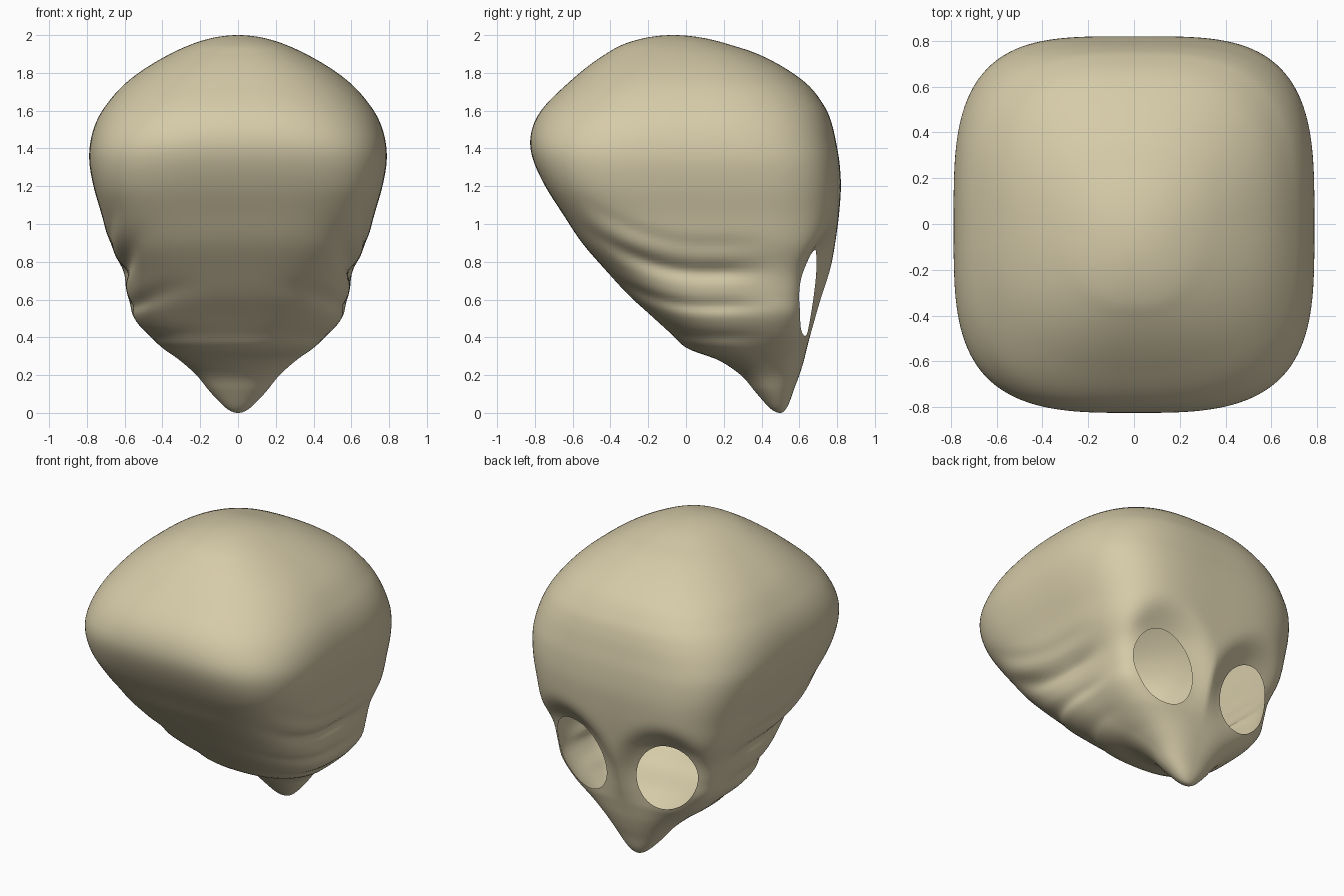
import bpy, bmesh, math
from mathutils import Vector
from mathutils.bvhtree import BVHTree

if "Cube" in bpy.data.objects:
    bpy.data.objects.remove(bpy.data.objects["Cube"])

# Cross-sections by height: z, half width, front y, back y
SECTIONS = [
    (0.00, 0.00, 0.50, 0.50), (0.05, 0.09, 0.42, 0.545), (0.12, 0.155, 0.36, 0.57),
    (0.20, 0.22, 0.29, 0.60), (0.28, 0.31, 0.17, 0.625), (0.34, 0.395, 0.01, 0.64),
    (0.42, 0.485, -0.08, 0.662), (0.52, 0.56, -0.19, 0.695), (0.62, 0.585, -0.30, 0.727),
    (0.75, 0.615, -0.42, 0.763), (0.90, 0.68, -0.55, 0.79), (1.05, 0.722, -0.65, 0.81),
    (1.20, 0.765, -0.745, 0.82), (1.33, 0.787, -0.806, 0.812), (1.43, 0.782, -0.825, 0.795),
    (1.53, 0.755, -0.806, 0.772), (1.62, 0.705, -0.752, 0.735), (1.75, 0.59, -0.62, 0.63),
    (1.90, 0.36, -0.425, 0.38), (1.95, 0.25, -0.335, 0.23), (2.00, 0.00, -0.07, -0.07)]
# Squareness of the section: z, exponent at front, exponent at back
SQUARE = [(0.0, 2.0, 2.0), (0.25, 2.2, 2.6), (0.45, 2.7, 3.8), (0.65, 3.1, 4.4),
          (0.9, 3.6, 4.0), (1.15, 3.9, 3.7), (1.35, 3.5, 3.5), (1.55, 2.9, 3.1),
          (1.8, 2.5, 2.6), (2.0, 2.1, 2.1)]
FOLDS = [(0.89, 0.008, 0.04), (0.745, 0.032, 0.045), (0.565, 0.022, 0.035), (0.40, 0.022, 0.03)]
EYE = (0.31, 0.635, 0.24, 0.185, math.radians(30))   # x, z, half length, half width, tilt
RINGS, SIDES = 150, 192


def height_angle(z):
    return math.acos(max(-1, min(1, 1 - z)))


def ramp(v, lo, hi):
    t = max(0, min(1, (v - lo) / (hi - lo)))
    return t * t * (3 - 2 * t)


def curve(table, z):
    """Smooth interpolation of table columns over the height angle."""
    t = [height_angle(r[0]) for r in table]
    a = height_angle(z)
    i = max(0, min(len(t) - 2, sum(1 for v in t if v <= a) - 1))
    h = t[i + 1] - t[i]
    u = (a - t[i]) / h
    out = []
    for c in range(1, len(table[0])):
        def slope(k):
            lo, hi = max(0, k - 1), min(len(t) - 1, k + 1)
            return (table[hi][c] - table[lo][c]) / (t[hi] - t[lo])
        p, q = table[i][c], table[i + 1][c]
        out.append((2*u**3 - 3*u**2 + 1) * p + (u**3 - 2*u*u + u) * h * slope(i)
                   + (3*u*u - 2*u**3) * q + (u**3 - u*u) * h * slope(i + 1))
    return out


def eye_local(x, z):
    """Position in the tilted eye ellipse; radius 1 is its rim."""
    dx, dz = abs(x) - EYE[0], z - EYE[1]
    s, c = math.sin(EYE[4]), math.cos(EYE[4])
    return (dx * s + dz * c) / EYE[2], (dx * c - dz * s) / EYE[3]


def skin_point(z, ang):
    w, y0, y1 = curve(SECTIONS, z)
    nf, nb = curve(SQUARE, z)
    c, s = math.cos(ang), math.sin(ang)
    n = nb if s > 0 else nf
    r = (abs(c)**n + abs(s)**n) ** (-1 / n)
    yc, d = (y0 + y1) / 2, (y1 - y0) / 2
    x, y = w * r * c, yc + d * r * s
    # Folds along the cheeks, rising toward the front
    u = z - 0.55 * min(0, y - 0.1)**2
    fade = ramp(abs(x), 0.1, 0.5) * ramp(y, -0.65, -0.2) * ramp(-y, -0.52, -0.15)
    k = 1 - fade * sum(a * math.exp(-((u - f) / wd)**2) for f, a, wd in FOLDS) / 0.65
    x, y = x * k, yc + (y - yc) * k
    # Eye sockets sink around the openings, deeper under the brow
    if s > 0:
        e = math.hypot(*eye_local(x, z))
        depth = 0.07 + 0.22 * max(-0.25, min(0.2, z - 0.64))
        y -= depth * math.exp(-(e / 1.35)**4.5) * min(1, s * 3)
    return Vector((x, y, z))


# Head skin
bm = bmesh.new()
rows = []
for i in range(1, RINGS):
    z = 1 - math.cos(math.pi * i / RINGS)
    rows.append([bm.verts.new(skin_point(z, 2 * math.pi * j / SIDES)) for j in range(SIDES)])
for a, b in zip(rows, rows[1:]):
    for j in range(SIDES):
        k = (j + 1) % SIDES
        bm.faces.new((a[j], a[k], b[k], b[j]))
chin, crown = bm.verts.new((0, 0.5, 0)), bm.verts.new((0, -0.07, 2))
for j in range(SIDES):
    k = (j + 1) % SIDES
    bm.faces.new((chin, rows[0][k], rows[0][j]))
    bm.faces.new((crown, rows[-1][j], rows[-1][k]))
bm.normal_update()
tree = BVHTree.FromBMesh(bm)

# Eye openings, with the rim pulled onto a clean ellipse
hole = [f for f in bm.faces if f.calc_center_median().y > 0.35
        and math.hypot(*eye_local(f.calc_center_median().x, f.calc_center_median().z)) < 1]
bmesh.ops.delete(bm, geom=hole, context='FACES')
for v in [v for v in bm.verts if v.is_boundary]:
    p, q = eye_local(v.co.x, v.co.z)
    m = math.hypot(p, q)
    p, q = p / m * EYE[2], q / m * EYE[3]
    s, c = math.sin(EYE[4]), math.cos(EYE[4])
    x = math.copysign(EYE[0] + p * s + q * c, v.co.x)
    z = EYE[1] + p * c - q * s
    hit = tree.ray_cast(Vector((x, 2, z)), Vector((0, -1, 0)))[0]
    v.co = (x, hit.y if hit else v.co.y, z)
bmesh.ops.recalc_face_normals(bm, faces=bm.faces)
for f in bm.faces:
    f.smooth = True

me = bpy.data.meshes.new("head_mask")
bm.to_mesh(me)
bm.free()
bone = bpy.data.materials.new("bone_beige")
bone.diffuse_color = (0.67, 0.595, 0.395, 1)
bone.use_nodes = True
bone.node_tree.nodes["Principled BSDF"].inputs["Base Color"].default_value = bone.diffuse_color
me.materials.append(bone)
head = bpy.data.objects.new("head_mask", me)
bpy.context.collection.objects.link(head)
